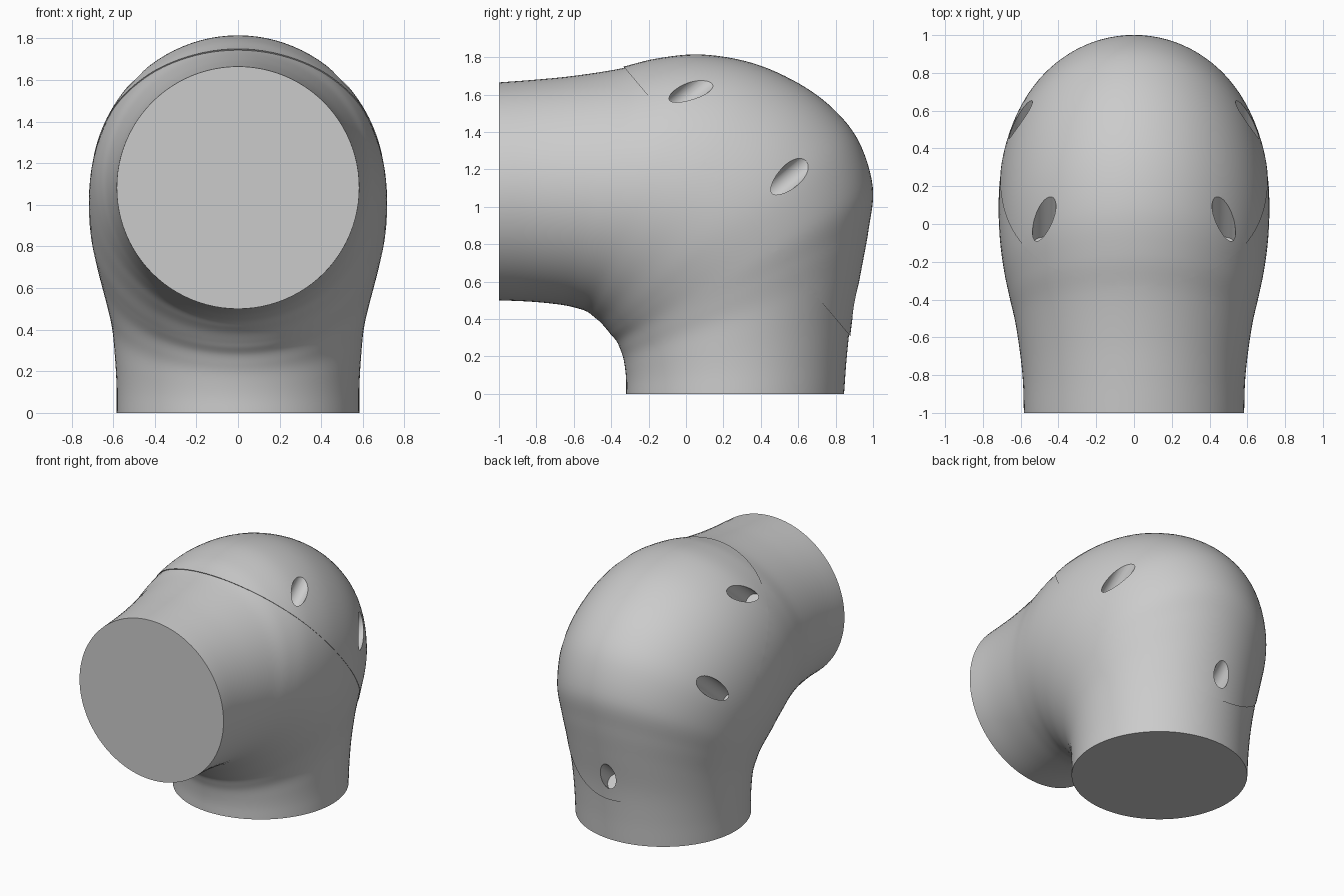
import bpy, bmesh, math
from mathutils import Vector

cube = bpy.data.objects.get("Cube")
if cube:
    bpy.data.objects.remove(cube)

grey = bpy.data.materials.new("light_grey")
grey.use_nodes = True
grey.diffuse_color = (0.6, 0.6, 0.6, 1)
grey.node_tree.nodes["Principled BSDF"].inputs["Base Color"].default_value = (0.6, 0.6, 0.6, 1)

# Elbow stations: outer y, outer z, inner y, inner z, half width
STATIONS = [Vector(s) for s in (
    (.845, 0, -.32, 0, .583),
    (.86, .2, -.32, .07, .584),
    (.885, .42, -.325, .13, .592),
    (.93, .66, -.335, .19, .607),
    (.97, .88, -.35, .235, .635),
    (.992, 1.1, -.37, .28, .667),
    (.92, 1.34, -.4, .315, .697),
    (.785, 1.515, -.42, .34, .713),
    (.595, 1.655, -.455, .38, .717),
    (.35, 1.762, -.49, .41, .71),
    (.08, 1.807, -.53, .44, .69),
    (-.16, 1.785, -.59, .46, .66),
    (-.36, 1.737, -.66, .475, .63),
    (-.6, 1.7, -.77, .488, .603),
    (-.8, 1.68, -.87, .495, .588),
    (-1, 1.665, -1, .5, .583),
)]

# Parting plane between the body and its cover
SPLIT = Vector((0, -.33, 1.745))
ALONG = Vector((0, .885, .3)) - SPLIT
NORMAL = Vector((0, -ALONG.z, ALONG.y)).normalized()


def smooth_stations(steps):
    """Interpolate the stations with a smooth spline."""
    pts = [2 * STATIONS[0] - STATIONS[1]] + STATIONS + [2 * STATIONS[-1] - STATIONS[-2]]
    for i in range(len(STATIONS) - 1):
        a, b, c, d = pts[i:i + 4]
        for k in range(steps):
            t = k / steps
            yield b + (c - a) * (t / 2) + (2 * a - 5 * b + 4 * c - d) * (t * t / 2) \
                + (3 * b - a - 3 * c + d) * (t ** 3 / 2)
    yield STATIONS[-1]


def elbow_part(name, outset, keep_outside, sides=96):
    """Loft elliptical sections round the bend and keep one side of the split."""
    bm = bmesh.new()
    rings = []
    for oy, oz, iy, iz, width in smooth_stations(6):
        outer, inner = Vector((0, oy, oz)), Vector((0, iy, iz))
        outer += (outer - inner).normalized() * outset
        mid, arm = (outer + inner) / 2, (outer - inner) / 2
        side = Vector((width + outset / 4, 0, 0))
        angles = [math.tau * k / sides for k in range(sides)]
        rings.append([bm.verts.new(mid + arm * math.cos(a) + side * math.sin(a)) for a in angles])
    for r, s in zip(rings, rings[1:]):
        for k in range(sides):
            n = (k + 1) % sides
            bm.faces.new((r[k], r[n], s[n], s[k]))
    bm.faces.new(rings[0])
    bm.faces.new(rings[-1])
    geom = bm.verts[:] + bm.edges[:] + bm.faces[:]
    bmesh.ops.bisect_plane(bm, geom=geom, dist=1e-5, plane_co=SPLIT, plane_no=NORMAL,
                           clear_inner=keep_outside, clear_outer=not keep_outside)
    bmesh.ops.holes_fill(bm, edges=[e for e in bm.edges if e.is_boundary], sides=0)
    bmesh.ops.recalc_face_normals(bm, faces=bm.faces[:])
    return finish_mesh(name, bm)


def finish_mesh(name, bm):
    mesh = bpy.data.meshes.new(name)
    bm.to_mesh(mesh)
    bm.free()
    mesh.materials.append(grey)
    obj = bpy.data.objects.new(name, mesh)
    bpy.context.collection.objects.link(obj)
    return obj


def activate(obj):
    bpy.ops.object.select_all(action='DESELECT')
    obj.select_set(True)
    bpy.context.view_layer.objects.active = obj


body = elbow_part("elbow_body", 0, False)
cover = elbow_part("elbow_cover", .008, True)

# Screw recesses, all square to the parting plane
bm = bmesh.new()
turn = NORMAL.to_track_quat('Z', 'Y').to_matrix().to_4x4()
for x, y, z in ((.475, .02, 1.61), (-.475, .02, 1.61), (.6, .54, 1.15),
                (-.6, .54, 1.15), (0, .905, .49)):
    p = Vector((x, y, z))
    floor = p - NORMAL * ((p - SPLIT).dot(NORMAL) - .012)
    made = bmesh.ops.create_cone(bm, cap_ends=True, segments=40, radius1=.062, radius2=.062, depth=1)
    bmesh.ops.transform(bm, matrix=turn, verts=made["verts"])
    bmesh.ops.translate(bm, vec=floor + NORMAL * .5, verts=made["verts"])
cutter = finish_mesh("recess_cutter", bm)
cutter.hide_render = True

activate(cover)
cut = cover.modifiers.new("recesses", 'BOOLEAN')
cut.operation = 'DIFFERENCE'
cut.solver = 'EXACT'
cut.object = cutter
bpy.ops.object.modifier_apply(modifier=cut.name)
bpy.data.objects.remove(cutter)

for part in (body, cover):
    activate(part)
    bpy.ops.object.shade_smooth_by_angle(angle=math.radians(30))
